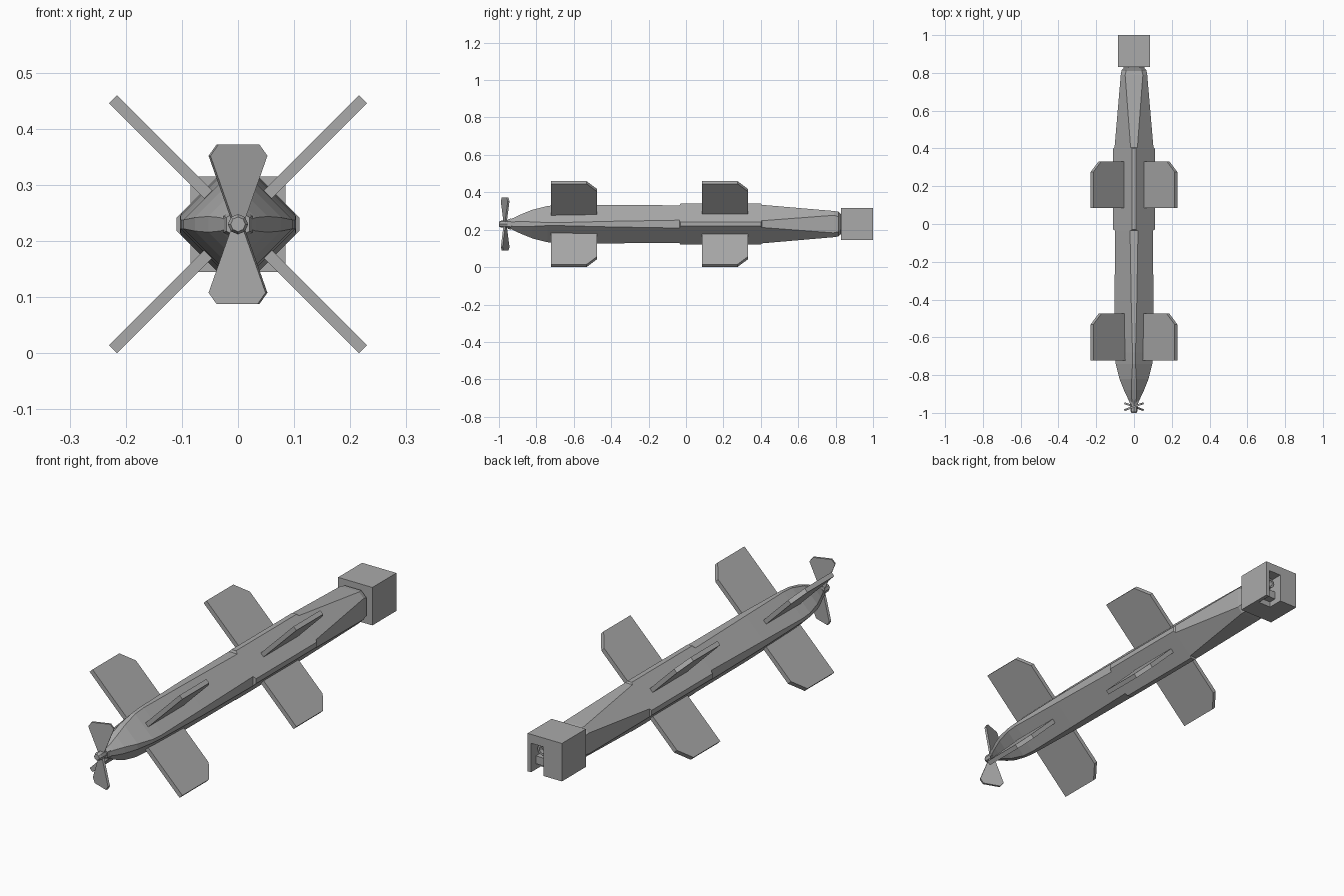
import bpy, bmesh, math
from mathutils import Vector

if "Cube" in bpy.data.objects:
    bpy.data.objects.remove(bpy.data.objects["Cube"])

AXIS = 0.23  # height of the long axis

grey = bpy.data.materials.new("plain_grey")
grey.use_nodes = True
grey.diffuse_color = (0.4, 0.4, 0.4, 1)
grey.node_tree.nodes["Principled BSDF"].inputs["Base Color"].default_value = (0.4, 0.4, 0.4, 1)


def loft(name, rings):
    """Skin a list of equal-length rings and cap both ends."""
    bm = bmesh.new()
    loops = [[bm.verts.new(p) for p in ring] for ring in rings]
    n = len(loops[0])
    for a, b in zip(loops, loops[1:]):
        for i in range(n):
            j = (i + 1) % n
            bm.faces.new((a[i], a[j], b[j], b[i]))
    bm.faces.new(loops[0])
    bm.faces.new(loops[-1])
    bmesh.ops.recalc_face_normals(bm, faces=bm.faces)
    mesh = bpy.data.meshes.new(name)
    bm.to_mesh(mesh)
    bm.free()
    mesh.materials.append(grey)
    ob = bpy.data.objects.new(name, mesh)
    bpy.context.collection.objects.link(ob)
    return ob


def prism(name, pts, origin, u, v, w, thick):
    """Extrude a flat outline, drawn along u and v, evenly along w."""
    o, u, v, w = map(Vector, (origin, u, v, w))
    rings = [[o + u * a + v * b + w * s * thick / 2 for a, b in pts] for s in (-1, 1)]
    return loft(name, rings)


def turned(name, sides, stations):
    """Round part along y from (y, radius) stations."""
    ang = [2 * math.pi * i / sides for i in range(sides)]
    return loft(name, [[(r * math.sin(t), y, AXIS + r * math.cos(t)) for t in ang]
                       for y, r in stations])


def octagon(y, w, flat):
    """Diamond section with its four corners cut to narrow flats."""
    quarter = [(w, flat), (flat, w)]
    ring = []
    for _ in range(4):
        ring += quarter
        quarter = [(-b, a) for a, b in quarter]
    return [(x, y, AXIS + z) for x, z in ring]


# Hull: y, half width, half flat
loft("hull", [octagon(*s) for s in (
    (-0.95, 0.02, 0.008), (-0.925, 0.032, 0.012), (-0.88, 0.053, 0.014),
    (-0.82, 0.077, 0.012), (-0.74, 0.097, 0.008), (-0.68, 0.102, 0.008),
    (-0.4, 0.103, 0.015), (-0.035, 0.1, 0.021), (-0.03, 0.11, 0.011),
    (0.4, 0.11, 0.011), (0.405, 0.103, 0.018), (0.79, 0.07, 0.047),
    (0.815, 0.066, 0.04), (0.825, 0.055, 0.03), (0.85, 0.055, 0.03))])

# Two sets of four diagonal fins with a clipped rear outer corner
outline = [(0.065, 0), (0.315, 0), (0.315, 0.19), (0.255, 0.247), (0.065, 0.247)]
for place, y in (("front", -0.722), ("rear", 0.085)):
    for sx, side in ((1, "left"), (-1, "right")):
        for sz, level in ((1, "upper"), (-1, "lower")):
            prism(f"{place}_{level}_{side}_fin", outline, (0, y, AXIS),
                  Vector((sx, 0, sz)).normalized(), (0, 1, 0),
                  Vector((sx, 0, -sz)).normalized(), 0.02)

# Propeller: two pitched blades on a hub
blade = [(-0.012, 0.01), (0.012, 0.01), (0.054, 0.122), (0.039, 0.142),
         (-0.039, 0.142), (-0.054, 0.122)]
c, s = math.cos(0.35), math.sin(0.35)
for k, label in ((1, "upper"), (-1, "lower")):
    prism(label + "_blade", blade, (0, -0.967, AXIS),
          (k * c, s, 0), (0, 0, k), (-k * s, c, 0), 0.01)
turned("propeller_hub", 8, [(-1, 0.013), (-0.99, 0.018), (-0.945, 0.018)])
turned("shaft_collar", 6, [(-0.955, 0.024), (-0.935, 0.03)])

# Tail housing with a notch open at the rear and bottom
H = 0.085
square = [(-H, -H), (H, -H), (H, H), (-H, H)]
notched = [(-H, -H), (0.005, -H), (0.005, 0.045), (0.068, 0.045),
           (0.068, -H), (H, -H), (H, H), (-H, H)]
X, Y, Z = (1, 0, 0), (0, 1, 0), (0, 0, 1)
prism("housing_base", square, (0, 0.88, AXIS), X, Z, Y, 0.1)
prism("housing_shell", notched, (0, 0.965, AXIS), X, Z, Y, 0.07)

# Socket set inside the notch
socket = turned("notch_socket", 12, [(0.925, 0.024), (0.965, 0.024), (0.965, 0.015), (0.945, 0.015)])
socket.location = (0.0365, 0, 0.01)
prism("notch_step", [(0.005, -0.06), (0.068, -0.06), (0.068, -0.025), (0.005, -0.025)],
      (0, 0.945, AXIS), X, Z, Y, 0.04)
